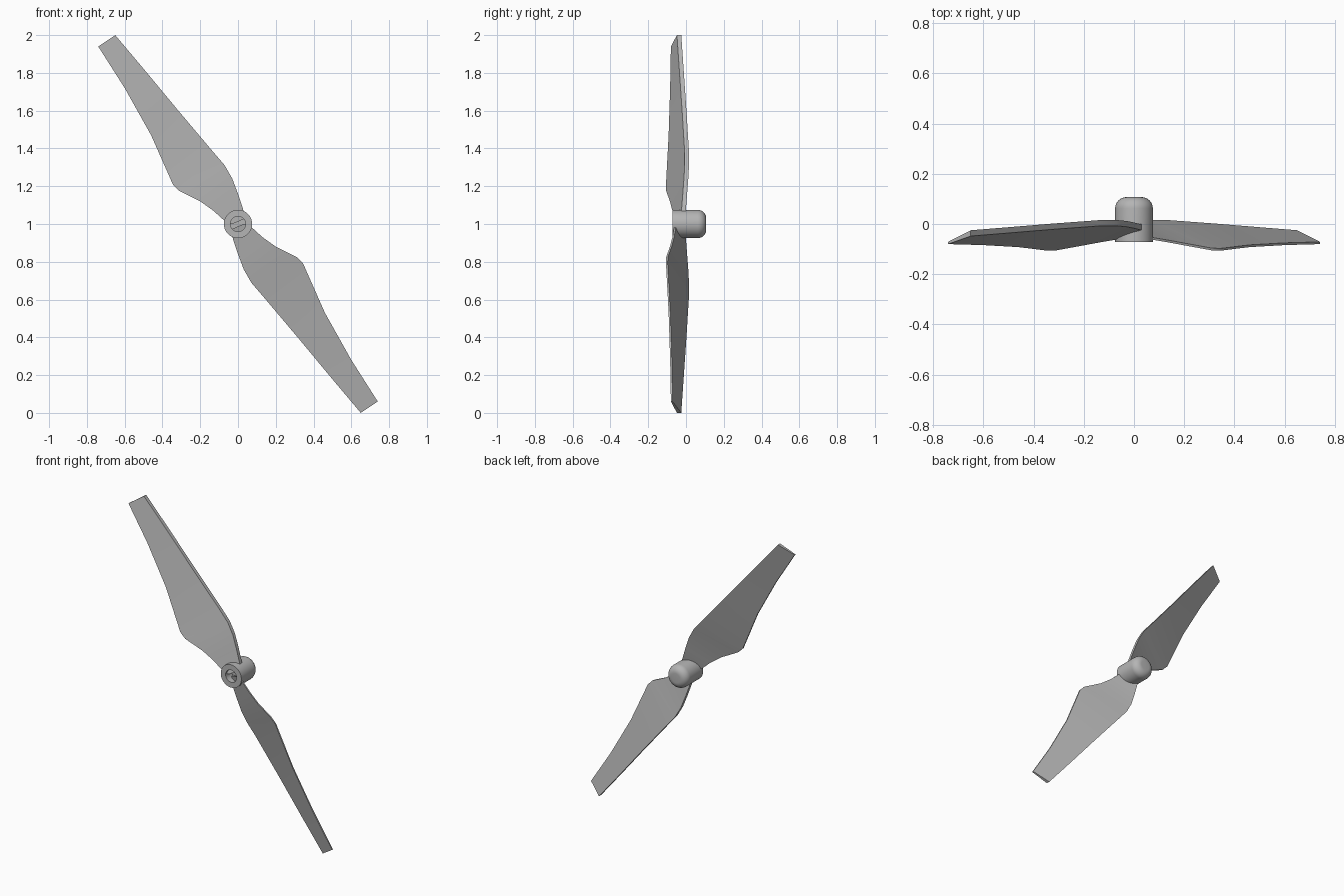
import bpy, bmesh, math
from mathutils import Matrix, Vector

cube = bpy.data.objects.get("Cube")
if cube:
    bpy.data.objects.remove(cube, do_unlink=True)

grey = bpy.data.materials.new("Grey plastic")
grey.use_nodes = True
colour = (0.46, 0.46, 0.46, 1)
grey.diffuse_color = colour
grey.node_tree.nodes["Principled BSDF"].inputs["Base Color"].default_value = colour


def finish(bm, name, angle):
    bmesh.ops.recalc_face_normals(bm, faces=bm.faces)
    mesh = bpy.data.meshes.new(name)
    bm.to_mesh(mesh)
    bm.free()
    mesh.materials.append(grey)
    obj = bpy.data.objects.new(name, mesh)
    bpy.context.collection.objects.link(obj)
    bpy.ops.object.select_all(action='DESELECT')
    obj.select_set(True)
    bpy.context.view_layer.objects.active = obj
    bpy.ops.object.shade_smooth_by_angle(angle=math.radians(angle))
    return obj


# Hub: profile of (radius, y) turned about the y axis, with shaft hole
RADIUS, FRONT, BACK, ROUND = 0.075, -0.072, 0.107, 0.045
profile = [(0, -0.01), (0.04, -0.01), (0.04, FRONT), (RADIUS, FRONT)]
for i in range(9):
    a = math.radians(90 * i / 8)
    profile.append((RADIUS - ROUND + ROUND * math.cos(a),
                    BACK - ROUND + ROUND * math.sin(a)))
profile.append((0, BACK))

bm = bmesh.new()
verts = [bm.verts.new((r, y, 1)) for r, y in profile]
edges = [bm.edges.new(pair) for pair in zip(verts, verts[1:])]
bmesh.ops.spin(bm, geom=verts + edges, cent=(0, 0, 1), axis=(0, 1, 0),
               angle=math.tau, steps=40, use_duplicate=False)
bmesh.ops.remove_doubles(bm, verts=bm.verts, dist=0.0005)
finish(bm, "hub", 40)

# Blade stations from root to tip: trailing front edge, leading back edge
trailing = [(-0.03, -0.06, 1.0), (-0.075, -0.063, 1.02), (-0.13, -0.072, 1.07),
            (-0.20, -0.085, 1.12), (-0.31, -0.105, 1.175), (-0.345, -0.106, 1.21),
            (-0.46, -0.092, 1.47), (-0.60, -0.084, 1.72), (-0.74, -0.08, 1.94)]
leading = [(0.04, 0.0, 1.03), (0.025, 0.0, 1.085), (0.0, 0.006, 1.16),
           (-0.03, 0.012, 1.24), (-0.07, 0.016, 1.31), (-0.13, 0.016, 1.38),
           (-0.32, 0.002, 1.605), (-0.49, -0.012, 1.81), (-0.65, -0.025, 2.0)]


def make_blade(name, turn):
    bm = bmesh.new()
    rings = []
    for t, l in zip(trailing, leading):
        t, l = Vector(t), Vector(l)
        corners = (t, l - Vector((0, 0.023, 0)), l, t + Vector((0, 0.009, 0)))
        rings.append([bm.verts.new(c) for c in corners])
    for a, b in zip(rings, rings[1:]):
        for i in range(4):
            j = (i + 1) % 4
            bm.faces.new((a[i], a[j], b[j], b[i]))
    bm.faces.new(rings[0])
    bm.faces.new(rings[-1])
    # Second blade is the first turned half way about the hub axis
    centre = Vector((0, 0, 1))
    bmesh.ops.rotate(bm, verts=bm.verts, cent=centre,
                     matrix=Matrix.Rotation(turn, 3, 'Y'))
    finish(bm, name, 35)


make_blade("upper_blade", 0)
make_blade("lower_blade", math.pi)
